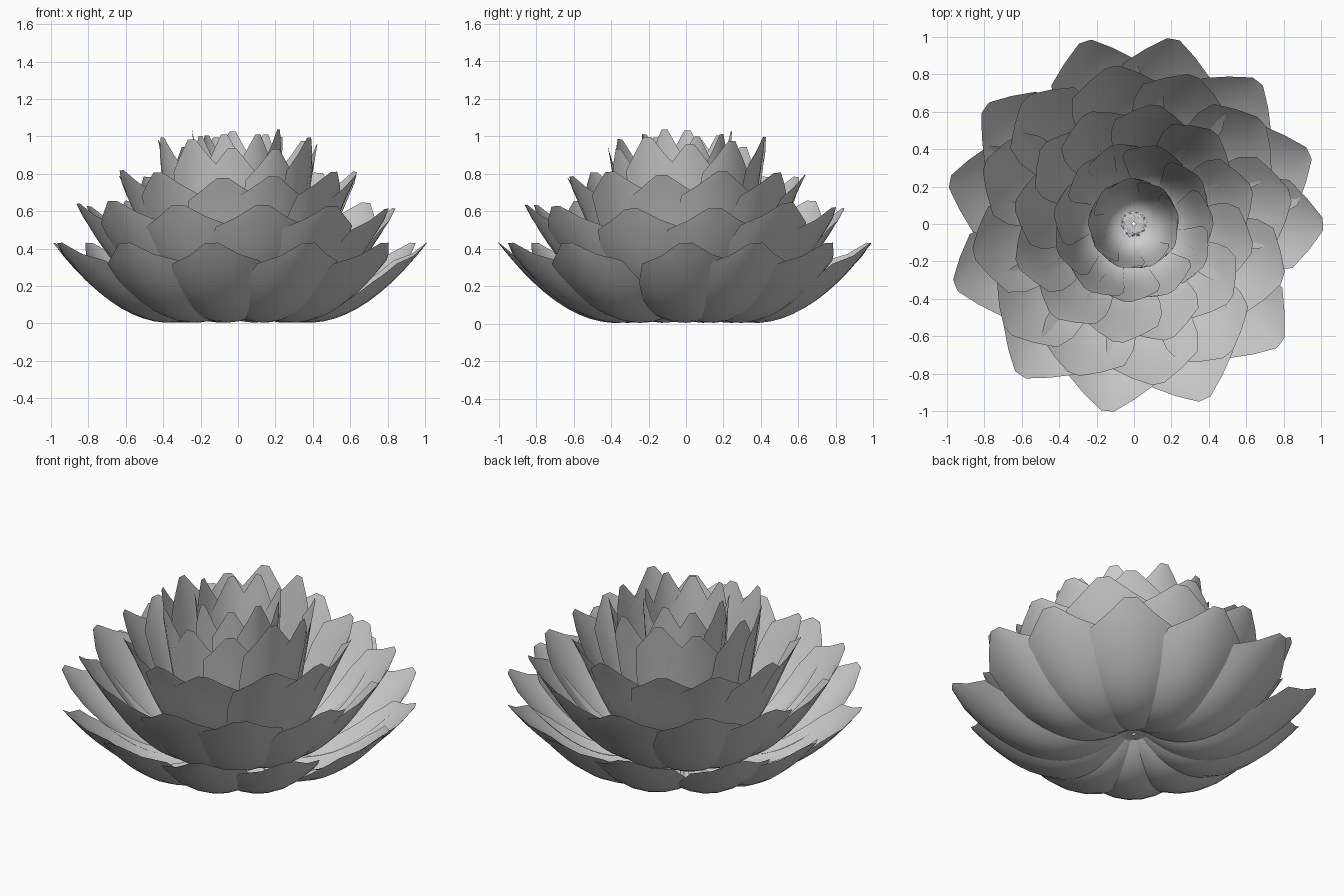
import bpy, bmesh, math, random
from mathutils import Vector, Matrix

random.seed(4)
cube = bpy.data.objects.get("Cube")
if cube:
    bpy.data.objects.remove(cube)

grey = bpy.data.materials.new("petal grey")
grey.use_nodes = True
COLOR = (0.6, 0.6, 0.6, 1)
grey.diffuse_color = COLOR
grey.node_tree.nodes["Principled BSDF"].inputs["Base Color"].default_value = COLOR

# Half-width of a petal along its length, as a share of the widest point
OUTLINE = [(0, .14), (.2, .42), (.4, .72), (.6, .92), (.75, 1), (.875, .94), (1, .14)]
STEPS, ACROSS = 16, 6


def half_width(t):
    for (t0, w0), (t1, w1) in zip(OUTLINE, OUTLINE[1:]):
        if t <= t1:
            return w0 + (w1 - w0) * (t - t0) / (t1 - t0)


def curve(ctrl, t):
    """Point and inward normal of a cubic profile in the (r, z) plane."""
    a, b, c, d = (Vector(p) for p in ctrl)
    s = 1 - t
    point = a * s**3 + b * 3 * s * s * t + c * 3 * s * t * t + d * t**3
    tangent = ((b - a) * s * s + (c - b) * 2 * s * t + (d - c) * t * t).normalized()
    return point, Vector((-tangent.y, tangent.x))


def add_petal(bm, ctrl, width, cup, angle, size):
    turn = Matrix.Rotation(math.radians(angle), 3, "Z")
    rows = []
    for i in range(STEPS + 1):
        t = i / STEPS
        p, n = curve(ctrl, t)
        p = Vector((p.x * size, p.y * (1 + (size - 1) * 1.5)))
        row = []
        for j in range(ACROSS + 1):
            side = (2 * j / ACROSS - 1) * width * half_width(t)
            # Edges cup inward, most near the base; a slight roll lets neighbours overlap
            lift = cup * (1.6 - .8 * t) * side * side + .06 * side * t
            row.append(bm.verts.new(turn @ Vector((p.x + n.x * lift, side, p.y + n.y * lift))))
        rows.append(row)
    for lower, upper in zip(rows, rows[1:]):
        for j in range(ACROSS):
            bm.faces.new((lower[j], upper[j], upper[j + 1], lower[j + 1]))


def add_ring(name, ctrl, angles, width, cup, jitter):
    bm = bmesh.new()
    for angle in angles:
        add_petal(bm, ctrl, width, cup, angle + random.uniform(-80, 80) * jitter,
                  1 + random.uniform(-jitter, jitter * .3))
    bmesh.ops.recalc_face_normals(bm, faces=bm.faces)
    mesh = bpy.data.meshes.new(name)
    bm.to_mesh(mesh)
    bm.free()
    mesh.materials.append(grey)
    obj = bpy.data.objects.new(name, mesh)
    bpy.context.collection.objects.link(obj)
    bpy.ops.object.select_all(action="DESELECT")
    obj.select_set(True)
    bpy.context.view_layer.objects.active = obj
    bpy.ops.object.shade_smooth_by_angle(angle=math.radians(40))


def spread(count, start):
    return [start + 360 * k / count for k in range(count)]


# Rings of petals, from the open outer ring to the upright heart
add_ring("outer_petals", [(.05, .14), (.35, -.12), (.68, 0), (1.01, .43)],
         [0, 22, 49, 78, 105, 142, 167, 199, 233, 262, 292, 321], .25, 1.3, 0)
add_ring("second_petals", [(.05, .14), (.43, -.04), (.65, .25), (.88, .65)],
         spread(12, 8), .25, 1.1, .04)
add_ring("third_petals", [(.05, .14), (.4, 0), (.47, .45), (.66, .82)],
         spread(12, 20), .21, 1.2, .04)
add_ring("inner_petals", [(.04, .14), (.36, .05), (.34, .5), (.43, .98)],
         spread(11, 5), .165, 1.5, .04)
add_ring("heart_petals", [(.01, .14), (.24, .1), (.2, .55), (.25, 1.06)],
         spread(9, 15), .12, 2.3, .04)
